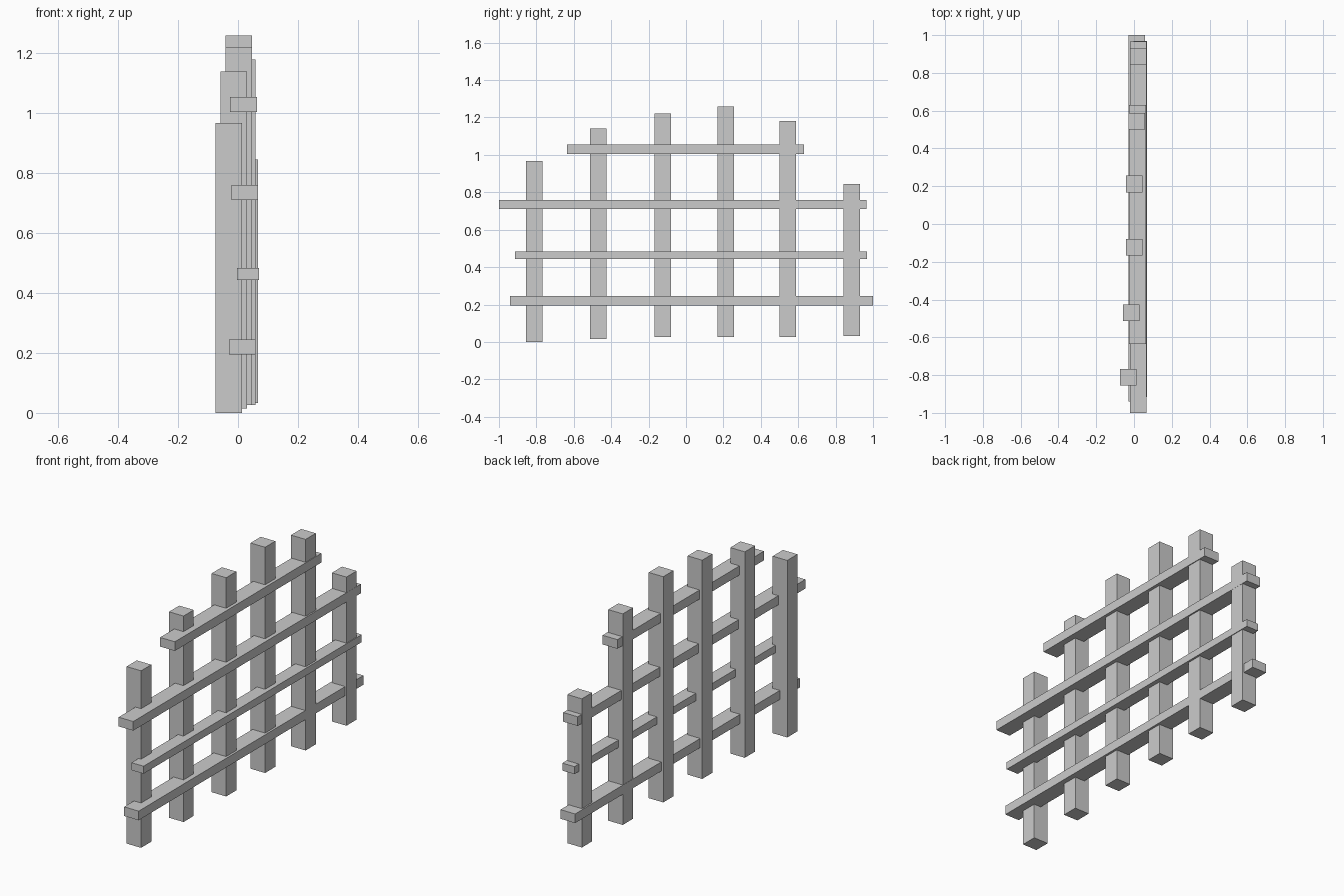
import bpy

cube = bpy.data.objects.get("Cube")
if cube:
    bpy.data.objects.remove(cube, do_unlink=True)

grey = bpy.data.materials.new("plain_grey")
grey.use_nodes = True
grey.diffuse_color = (0.6, 0.6, 0.6, 1)
grey.node_tree.nodes["Principled BSDF"].inputs["Base Color"].default_value = (0.6, 0.6, 0.6, 1)


def beam(name, low, high):
    """Add a rectangular beam between two opposite corners."""
    centre = [(a + b) / 2 for a, b in zip(low, high)]
    bpy.ops.mesh.primitive_cube_add(size=1, location=centre)
    obj = bpy.context.object
    obj.name = name
    obj.scale = [b - a for a, b in zip(low, high)]
    bpy.ops.object.transform_apply(location=False, rotation=False, scale=True)
    obj.data.materials.append(grey)


# Upright posts: centre x, centre y, bottom, top
half = 0.044
posts = [
    (-0.031, -0.811, 0.0, 0.967),
    (-0.014, -0.469, 0.015, 1.14),
    (0.002, -0.124, 0.027, 1.222),
    (0.002, 0.212, 0.027, 1.26),
    (0.015, 0.543, 0.027, 1.18),
    (0.022, 0.886, 0.033, 0.845),
]
for i, (x, y, bottom, top) in enumerate(posts, 1):
    beam(f"post_{i}", (x - half, y - half, bottom), (x + half, y + half, top))

# Cross rails: x range, y range, z range
rails = {
    "bottom_rail": ((-0.03, 0.058), (-0.94, 1.0), (0.195, 0.245)),
    "lower_middle_rail": ((-0.003, 0.07), (-0.915, 0.968), (0.443, 0.484)),
    "upper_middle_rail": ((-0.021, 0.067), (-1.0, 0.965), (0.71, 0.76)),
    "top_rail": ((-0.026, 0.063), (-0.635, 0.63), (1.005, 1.055)),
}
for name, spans in rails.items():
    low, high = zip(*spans)
    beam(name, low, high)
